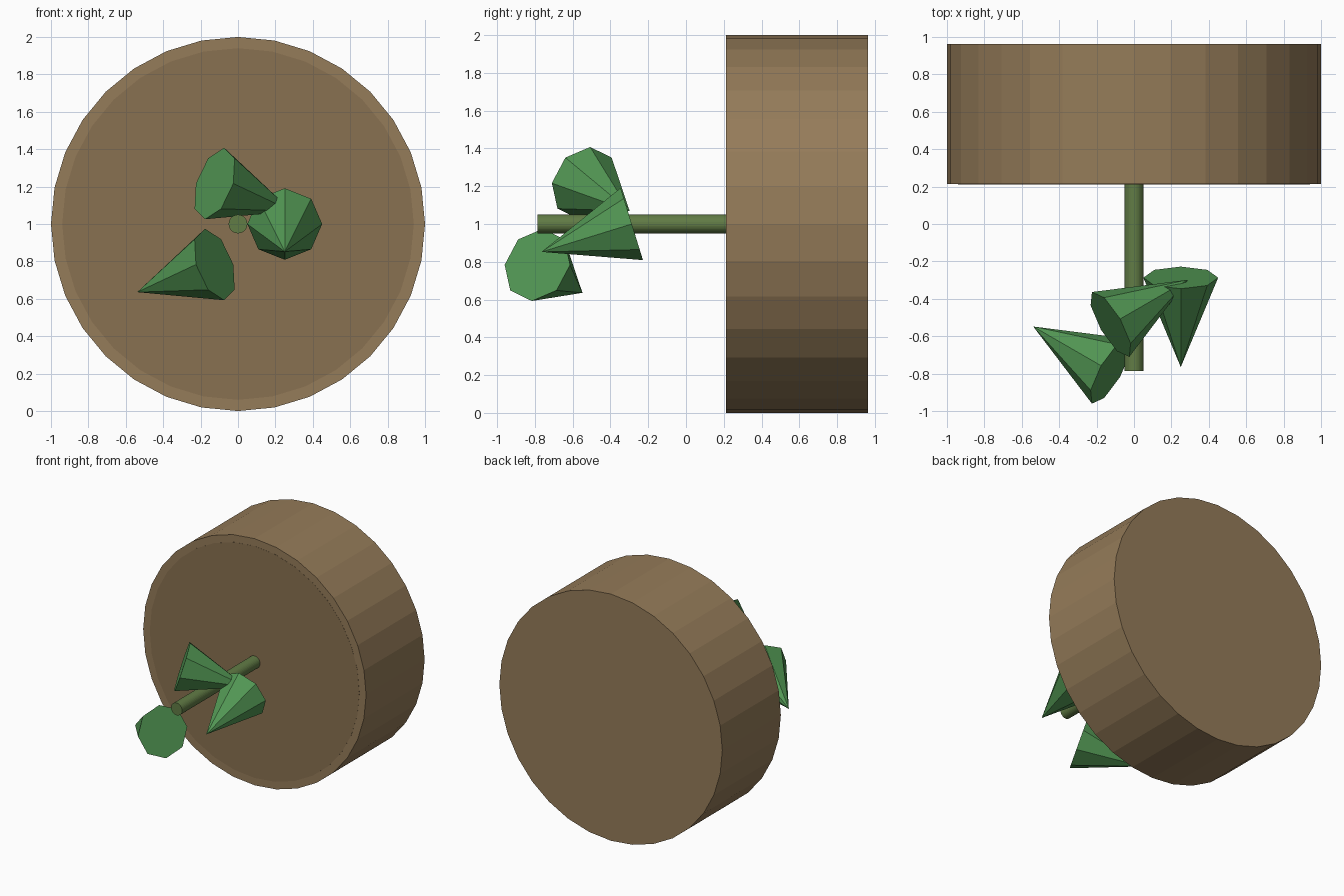
import bpy
import math
from mathutils import Matrix, Vector

if "Cube" in bpy.data.objects:
    bpy.data.objects.remove(bpy.data.objects["Cube"])


def material(name, rgb):
    m = bpy.data.materials.new(name)
    m.diffuse_color = (*rgb, 1)
    m.use_nodes = True
    m.node_tree.nodes["Principled BSDF"].inputs["Base Color"].default_value = m.diffuse_color
    return m


def cylinder(name, radius, y0, y1, mat):
    """Cylinder lying along y, at the pot's axis height."""
    bpy.ops.mesh.primitive_cylinder_add(
        vertices=32, radius=radius, depth=y1 - y0,
        location=(0, (y0 + y1) / 2, 1), rotation=(math.pi / 2, 0, 0))
    ob = bpy.context.object
    ob.name = name
    ob.data.materials.append(mat)
    return ob


def leaf(i, mat):
    """Eight-sided cone whose base centre spirals around the stem."""
    bpy.ops.mesh.primitive_cone_add(vertices=8, radius1=0.2, radius2=0, depth=0.5)
    ob = bpy.context.object
    ob.name = f"leaf_{i + 1}"
    ob.data.transform(Matrix.Translation(Vector((0, 0, 0.25))))
    a = math.radians(120 * i)
    ob.location = (0.25 * math.cos(a), FACE - 0.5 - 0.25 * i, 1 + 0.25 * math.sin(a))
    ob.rotation_euler = (math.pi / 2 + 0.3, 0, a)
    ob.data.materials.append(mat)


FACE = 0.213  # y of the pot's open end

clay = material("clay", (0.3, 0.2, 0.1))
earth = material("earth", (0.25, 0.165, 0.082))
stalk = material("stalk", (0.12, 0.2, 0.06))
green = material("green", (0.085, 0.31, 0.088))

# Pot lying on its side, with a soil disc flush in its open end
cylinder("pot", 1.0, FACE, FACE + 0.75, clay)
cylinder("soil", 0.94, FACE - 0.001, FACE + 0.05, earth)

# Stem
cylinder("stem", 0.05, FACE - 1.0, FACE, stalk)

# Leaves
for i in range(3):
    leaf(i, green)
